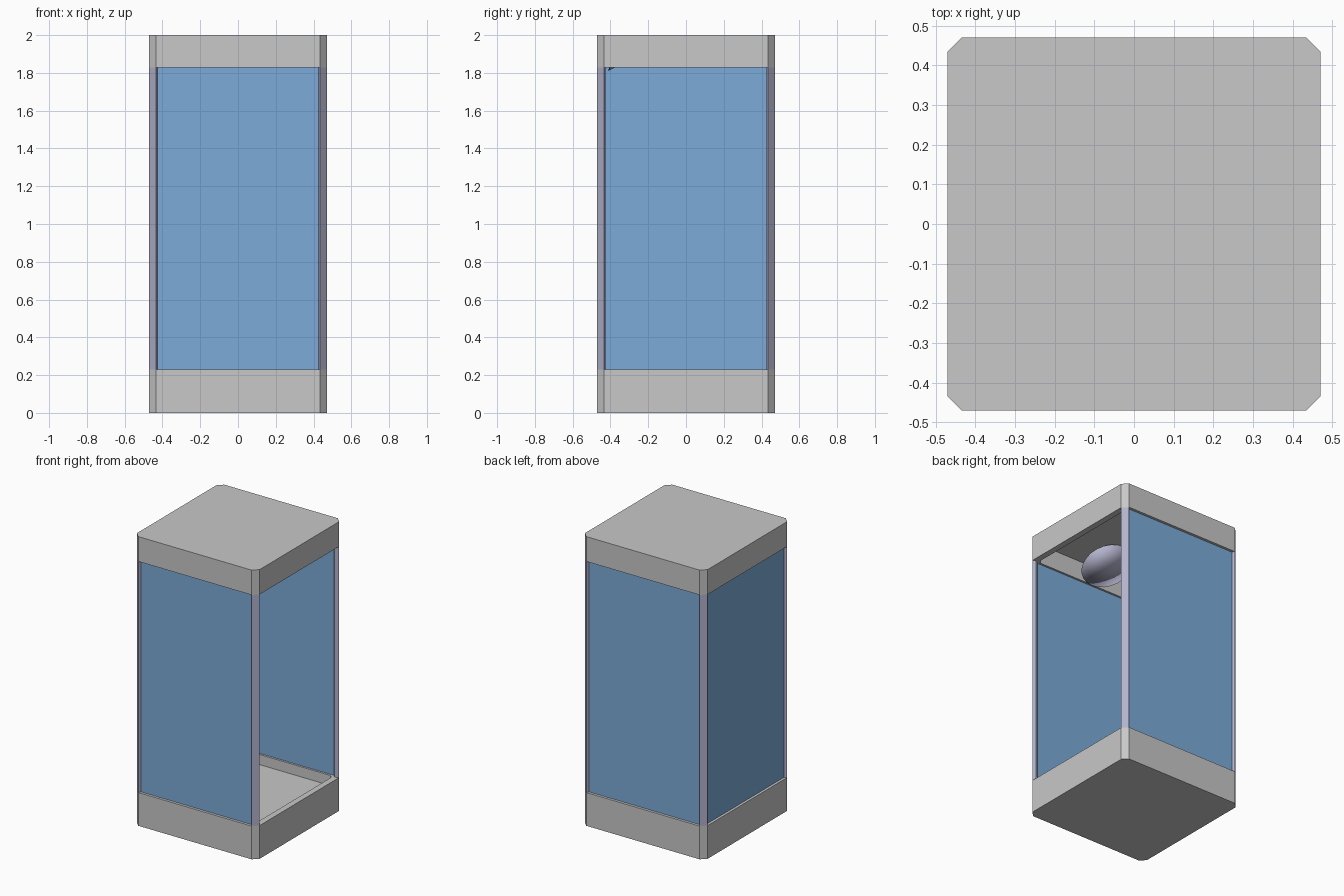
import bpy, bmesh, math
from mathutils import Matrix, Vector

if "Cube" in bpy.data.objects:
    bpy.data.objects.remove(bpy.data.objects["Cube"])


def material(name, rgb):
    m = bpy.data.materials.new(name)
    m.diffuse_color = (*rgb, 1)
    m.use_nodes = True
    m.node_tree.nodes["Principled BSDF"].inputs["Base Color"].default_value = m.diffuse_color
    return m


GREY = material("grey_plastic", (0.58, 0.58, 0.58))
BLUE = material("blue_glass", (0.20, 0.41, 0.69))
LAVENDER = material("lavender_metal", (0.45, 0.45, 0.61))


def finish(name, bm, mat):
    bmesh.ops.recalc_face_normals(bm, faces=bm.faces)
    me = bpy.data.meshes.new(name)
    bm.to_mesh(me)
    bm.free()
    me.materials.append(mat)
    ob = bpy.data.objects.new(name, me)
    bpy.context.collection.objects.link(ob)
    return ob


def octagon(half, cut):
    """Square outline with clipped corners."""
    a, b = half, half - cut
    return [(a, -b), (a, b), (b, a), (-b, a), (-a, b), (-a, -b), (-b, -a), (b, -a)]


def tray(name, z_closed, z_open, z_floor):
    """Hollow clipped square: closed outer side, open rim, recessed floor."""
    bm = bmesh.new()
    loops = [(octagon(0.47, 0.036), z_closed), (octagon(0.47, 0.036), z_open),
             (octagon(0.428, 0.02), z_open), (octagon(0.428, 0.02), z_floor)]
    rings = [[bm.verts.new((x, y, z)) for x, y in pts] for pts, z in loops]
    for r, s in zip(rings, rings[1:]):
        for i in range(8):
            j = (i + 1) % 8
            bm.faces.new((r[i], r[j], s[j], s[i]))
    bm.faces.new(rings[0])
    bm.faces.new(rings[-1])
    return finish(name, bm, GREY)


# Base tray and roof
tray("base_tray", 0.0, 0.23, 0.16)
tray("roof", 2.0, 1.828, 1.96)

# Corner posts, flush with the clipped corners
POST = [(0.47, 0.434), (0.434, 0.47), (0.425, 0.455), (0.425, 0.44),
        (0.44, 0.425), (0.455, 0.425)]
for k, name in enumerate(("back_right", "back_left", "front_left", "front_right")):
    rot = Matrix.Rotation(k * math.pi / 2, 3, 'Z')
    bm = bmesh.new()
    f = bm.faces.new([bm.verts.new(rot @ Vector((x, y, 0.23))) for x, y in POST])
    ext = bmesh.ops.extrude_face_region(bm, geom=[f])
    top = [v for v in ext["geom"] if isinstance(v, bmesh.types.BMVert)]
    bmesh.ops.translate(bm, verts=top, vec=(0, 0, 1.598))
    finish(name + "_post", bm, LAVENDER)

# Glass panels on three sides, the right side stays open
for k, name in ((0, "front"), (2, "back"), (3, "left")):
    bm = bmesh.new()
    bmesh.ops.create_cube(bm, size=1, matrix=Matrix.Rotation(k * math.pi / 2, 4, 'Z')
                          @ Matrix.Translation((0, -0.447, 1.029))
                          @ Matrix.Diagonal((0.86, 0.01, 1.598, 1)))
    finish(name + "_glass", bm, BLUE)

# Tilted shower head under the roof, near the front wall
bm = bmesh.new()
depth = 0.06
bmesh.ops.create_cone(bm, cap_ends=True, cap_tris=True, segments=24,
                      radius1=0.17, radius2=0.11, depth=depth,
                      matrix=Matrix.Translation((0, -0.26, 1.885))
                      @ Matrix.Rotation(math.radians(26), 4, 'X')
                      @ Matrix.Translation((0, 0, depth / 2)))
head = finish("shower_head", bm, LAVENDER)
for p in head.data.polygons:
    p.use_smooth = True
